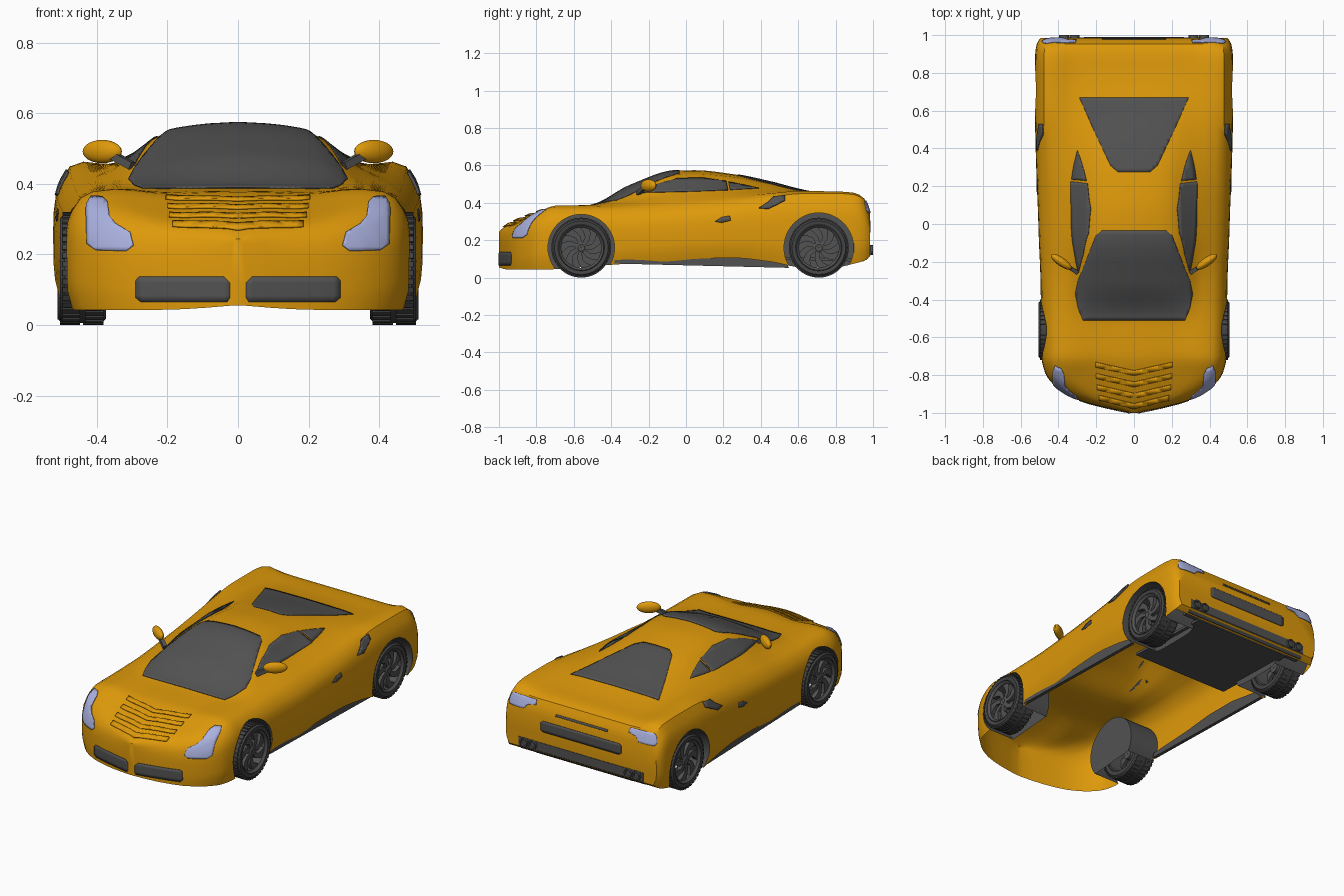
import bpy, bmesh, math
from mathutils import Vector, Matrix
from mathutils.bvhtree import BVHTree

if "Cube" in bpy.data.objects:
    bpy.data.objects.remove(bpy.data.objects["Cube"])


def material(name, col):
    m = bpy.data.materials.new(name)
    m.diffuse_color = (*col, 1)
    m.use_nodes = True
    m.node_tree.nodes["Principled BSDF"].inputs["Base Color"].default_value = m.diffuse_color
    return m


PAINT = material("orange_paint", (0.73, 0.32, 0.003))
DARK = material("dark_grey", (0.085, 0.085, 0.085))
TYRE = material("tyre_grey", (0.06, 0.06, 0.06))
LAMP = material("pale_blue_lamp", (0.40, 0.44, 0.74))


def add(name, bm, mats, recalc=True):
    if recalc:
        bmesh.ops.recalc_face_normals(bm, faces=bm.faces)
    me = bpy.data.meshes.new(name)
    bm.to_mesh(me)
    bm.free()
    ob = bpy.data.objects.new(name, me)
    bpy.context.collection.objects.link(ob)
    for m in mats:
        me.materials.append(m)
    return ob


def prism(bm, pts, x0, x1):
    # outline in (y, z), extruded along x
    a = [bm.verts.new((x0, y, z)) for y, z in pts]
    b = [bm.verts.new((x1, y, z)) for y, z in pts]
    bm.faces.new(a)
    bm.faces.new(b)
    for i in range(len(a)):
        j = (i + 1) % len(a)
        bm.faces.new((a[i], a[j], b[j], b[i]))


def lathe(bm, prof, n=48):
    # closed (x, r) profile turned about the x axis
    rings = [[bm.verts.new((x, r * math.cos(t), r * math.sin(t))) for x, r in prof]
             for t in (2 * math.pi * k / n for k in range(n))]
    m = len(prof)
    for k in range(n):
        p, q = rings[k], rings[(k + 1) % n]
        for i in range(m):
            bm.faces.new((p[i], p[(i + 1) % m], q[(i + 1) % m], q[i]))


# ---- body: stations of y, half width, bottom, shoulder z, cabin base z, roof edge x, roof edge z, top z
ST = [(-1.0, .02, .055, .20, .23, .01, .24, .245),
      (-.97, .16, .045, .22, .25, .08, .262, .272),
      (-.93, .30, .042, .25, .275, .14, .283, .296),
      (-.87, .405, .042, .295, .312, .18, .305, .322),
      (-.79, .47, .042, .345, .35, .19, .338, .353),
      (-.70, .49, .045, .375, .387, .20, .37, .377),
      (-.51, .492, .06, .375, .39, .24, .385, .387),
      (-.30, .495, .075, .378, .41, .265, .462, .492),
      (-.05, .505, .09, .392, .447, .215, .549, .572),
      (.05, .508, .10, .40, .452, .21, .55, .574),
      (.25, .516, .105, .42, .462, .20, .535, .553),
      (.45, .522, .085, .447, .46, .22, .498, .512),
      (.62, .525, .055, .467, .45, .25, .463, .468),
      (.80, .525, .055, .468, .434, .22, .436, .436),
      (.90, .523, .075, .46, .428, .22, .428, .428),
      (.953, .515, .09, .425, .413, .22, .413, .413),
      (.985, .495, .115, .338, .338, .22, .338, .338)]


def sample(y):
    # smooth monotone interpolation of the stations
    i = max(k for k in range(len(ST) - 1) if ST[k][0] <= y + 1e-9)
    h = ST[i + 1][0] - ST[i][0]
    t = (y - ST[i][0]) / h

    def slope(k, c):
        d = [(ST[j + 1][c] - ST[j][c]) / (ST[j + 1][0] - ST[j][0]) for j in (k - 1, k) if 0 <= j < len(ST) - 1]
        if len(d) == 1:
            return d[0]
        return 0 if d[0] * d[1] <= 0 else 2 * d[0] * d[1] / (d[0] + d[1])
    return [(2*t**3 - 3*t*t + 1) * ST[i][c] + (t**3 - 2*t*t + t) * h * slope(i, c)
            + (3*t*t - 2*t**3) * ST[i + 1][c] + (t**3 - t*t) * h * slope(i + 1, c) for c in range(1, 8)]


def section(y):
    w, zb, zs, zc, xr, ze, zr = sample(y)
    h = zs - zb
    p = [(0, zb), (.96 * w, zb), (w, zb + .2 * h), (w, zb + .6 * h), (.98 * w, zs - .2 * h), (.89 * w, zs),
         (min(.337, .7 * w), zc), (xr, ze), (.5 * xr, ze + .75 * (zr - ze)), (0, zr)]
    c = [p[0]]
    for k in range(len(p) - 1):   # corner cutting rounds the section
        a, b = Vector(p[k]), Vector(p[k + 1])
        if k == 1:
            c.append(a)
        elif k:
            c.append(a.lerp(b, .22))
        if 0 < k < len(p) - 2:
            c.append(a.lerp(b, .78))
    c.append(p[-1])
    return [(q[0], q[1]) for q in c] + [(-q[0], q[1]) for q in c[-2:0:-1]]


ys = []
for a, b in zip(ST, ST[1:]):
    n = max(2, math.ceil((b[0] - a[0]) / .035))
    ys += [a[0] + (b[0] - a[0]) * k / n for k in range(n)]
ys.append(ST[-1][0])
bm = bmesh.new()
rings = [[bm.verts.new((x, y, z)) for x, z in section(y)] for y in ys]
for p, q in zip(rings, rings[1:]):
    for i in range(len(p)):
        j = (i + 1) % len(p)
        bm.faces.new((p[i], p[j], q[j], q[i]))
bm.faces.new(rings[0])
bm.faces.new(rings[-1])
body = add("body_shell", bm, [PAINT, DARK])

# wheel wells cut from the body, then the underside opened
WELLS = [(-.56, .178), (.71, .186)]
bm = bmesh.new()
for y, r in WELLS:
    for s in (-1, 1):
        bmesh.ops.create_cone(bm, cap_ends=True, segments=48, radius1=r, radius2=r, depth=.34,
                              matrix=Matrix.Translation((s * .47, y, .16)) @ Matrix.Rotation(math.pi / 2, 4, 'Y'))
cutter = add("well_cutter", bm, [])
cutter.hide_render = True
mod = body.modifiers.new("wells", 'BOOLEAN')
mod.operation, mod.solver, mod.object = 'DIFFERENCE', 'EXACT', cutter
dg = bpy.context.evaluated_depsgraph_get()
me = bpy.data.meshes.new_from_object(body.evaluated_get(dg))
body.modifiers.clear()
body.data = me
bpy.data.objects.remove(cutter)
bm = bmesh.new()
bm.from_mesh(me)
bm.normal_update()
skin = BVHTree.FromBMesh(bm)
for f in bm.faces:
    c = f.calc_center_median()
    f.material_index = int(abs(c.x) > .29 and any(math.hypot(c.y - y, c.z - .16) < r * 1.003 for y, r in WELLS))
low = [f for f in bm.faces if f.normal.z < -.85 and f.calc_center_median().z < .14]
bmesh.ops.delete(bm, geom=low, context='FACES')
bm.to_mesh(me)
bm.free()

# ---- plates laid onto the body by projecting an outline along an axis
VIEWS = {'top': (lambda u, v: (u, v, 2), (0, 0, -1)), 'front': (lambda u, v: (u, -2, v), (0, 1, 0)),
         'back': (lambda u, v: (u, 2, v), (0, -1, 0)), 'right': (lambda u, v: (2, u, v), (-1, 0, 0)),
         'left': (lambda u, v: (-2, u, v), (1, 0, 0))}


def plate(name, view, pts, mat, off=.004, step=.02):
    place, d = VIEWS[view]
    d = Vector(d)
    bm = bmesh.new()
    bm.faces.new([bm.verts.new(place(u, v)) for u, v in pts])
    for ax in range(3):
        if abs(d[ax]) > .5:
            continue
        lo, hi = min(v.co[ax] for v in bm.verts), max(v.co[ax] for v in bm.verts)
        n = max(1, math.ceil((hi - lo) / step))
        for k in range(1, n):
            co, no = Vector(), Vector()
            co[ax], no[ax] = lo + (hi - lo) * k / n, 1
            bmesh.ops.bisect_plane(bm, geom=bm.verts[:] + bm.edges[:] + bm.faces[:], plane_co=co, plane_no=no)
    missed = []
    for v in bm.verts:
        hit, no, _, _ = skin.ray_cast(v.co, d)
        if hit is None:
            missed.append(v)
        else:
            v.co = hit + (no if no.dot(d) < 0 else -no) * off
    bmesh.ops.delete(bm, geom=missed, context='VERTS')
    bm.normal_update()
    for f in bm.faces:
        if f.normal.dot(d) > 0:
            f.normal_flip()
    ob = add(name, bm, [mat], recalc=False)
    sol = ob.modifiers.new("thickness", 'SOLIDIFY')
    sol.thickness, sol.offset = off * .8, -1


def sym(half):
    return half + [(-x, y) for x, y in reversed(half)]


plate("windscreen", 'top', sym([(.27, -.51), (.295, -.45), (.31, -.37), (.295, -.3), (.2, -.06), (.17, -.035)]), DARK)
plate("rear_window", 'top', sym([(.29, .67), (.21, .49), (.125, .31), (.085, .275)]), DARK)
for i, (y, w) in enumerate([(-.73, .205), (-.79, .20), (-.85, .195), (-.905, .185)]):
    plate(f"hood_slat_{i}", 'top', [(-w, y), (0, y - .045), (w, y), (w, y - .026), (0, y - .071), (-w, y - .026)],
          PAINT, .007)
plate("tail_panel", 'back', sym([(.25, .24), (.265, .25), (.265, .295), (.25, .305)]), DARK)
plate("tail_slit", 'back', sym([(.17, .35), (.17, .362)]), DARK, .003)
for s, side in ((1, 'right'), (-1, 'left')):
    def m(pts):
        return [(s * x, z) for x, z in pts]
    plate(side + "_headlight", 'front', m([(.295, .225), (.315, .21), (.40, .212), (.425, .23), (.428, .34), (.415, .362),
          (.385, .36), (.37, .345), (.365, .31), (.345, .285), (.305, .262)]), LAMP, .007, .012)
    plate(side + "_front_grille", 'front', m([(.03, .066), (.275, .066), (.29, .078), (.29, .125), (.28, .137),
          (.04, .137), (.022, .12), (.022, .078)]), DARK)
    plate(side + "_tail_light", 'back', m([(.305, .38), (.355, .372), (.38, .345), (.475, .345), (.485, .36),
          (.475, .40), (.46, .41), (.31, .405)]), LAMP, .006, .012)
    plate(side + "_door_window", side, [(-.26, .452), (-.16, .497), (-.05, .528), (.08, .533), (.215, .514),
          (.225, .466), (0, .458)], DARK)
    plate(side + "_quarter_window", side, [(.235, .468), (.228, .51), (.30, .496), (.39, .476)], DARK)
    plate(side + "_intake", side, [(.39, .37), (.44, .365), (.53, .41), (.53, .437), (.47, .43), (.44, .40)], DARK, .01)
    plate(side + "_door_handle", side, [(.155, .30), (.19, .293), (.24, .305), (.235, .33), (.19, .322)], DARK)

    # side skirt, its top edge tucked inside the body
    bm = bmesh.new()
    prism(bm, [(-.385, .075), (.55, .052), (.53, .10), (.3, .135), (.1, .135), (-.1, .115), (-.38, .10)],
          s * .462, s * .482)
    add(side + "_side_skirt", bm, [DARK])

    # mirror and its arm
    bm = bmesh.new()
    bmesh.ops.create_uvsphere(bm, u_segments=24, v_segments=14, radius=1,
                              matrix=Matrix.Translation((s * .385, -.2, .492))
                              @ Matrix.Rotation(s * math.radians(35), 4, 'Z') @ Matrix.Diagonal((.066, .023, .033, 1)))
    add(side + "_mirror", bm, [PAINT])
    bm = bmesh.new()
    bmesh.ops.create_cube(bm, size=1, matrix=Matrix.Translation((s * .335, -.235, .47))
                          @ Matrix.Rotation(s * math.radians(32), 4, 'Z')
                          @ Matrix.Rotation(-s * math.radians(25), 4, 'Y') @ Matrix.Diagonal((.09, .022, .022, 1)))
    add(side + "_mirror_arm", bm, [DARK])

    # twin exhausts
    bm = bmesh.new()
    for x in (.315, .37):
        k = len(bm.verts)
        lathe(bm, [(-.05, .015), (-.05, .026), (.04, .026), (.04, .019), (.01, .016)], 20)
        bm.verts.ensure_lookup_table()
        for v in bm.verts[k:]:
            v.co = (s * x + v.co.y, .96 + v.co.x, .148 + v.co.z)
    add(side + "_exhausts", bm, [DARK])

    # wheels: tyre with tread, rim with swept spokes
    for end, y, x in (("front", -.56, .44), ("rear", .71, .447)):
        move = Matrix.Translation((s * x, y, .16)) @ Matrix.Diagonal((s, 1, 1, 1))
        bm = bmesh.new()
        lathe(bm, [(-.065, .12), (-.065, .143), (-.052, .155), (.052, .155), (.065, .143), (.062, .124), (-.04, .118)])
        for k in range(40):
            for side_x, sh in ((-.033, 0), (.033, .5)):
                bmesh.ops.create_cube(bm, size=1, matrix=Matrix.Rotation((k + sh) * math.pi / 20, 4, 'X')
                                      @ Matrix.Translation((side_x, 0, .156)) @ Matrix.Diagonal((.05, .016, .008, 1)))
        bm.transform(move)
        add(f"{end}_{side}_tyre", bm, [TYRE])
        bm = bmesh.new()
        lathe(bm, [(.056, .127), (.064, .12), (.052, .108), (-.055, .112), (-.055, .121)])
        lathe(bm, [(-.02, .002), (.05, .002), (.053, .018), (.046, .03), (-.02, .03)], 24)
        for k in range(7):
            a0 = 2 * math.pi * k / 7
            path = [(.025, 0, .42), (.06, .08, .24), (.085, .3, .24), (.112, .5, .26)]
            pts = [(r, a0 + a - d) for r, a, d in path] + [(r, a0 + a + d) for r, a, d in reversed(path)]
            prism(bm, [(r * math.cos(a), r * math.sin(a)) for r, a in pts], .025, .048)
        bm.transform(move)
        add(f"{end}_{side}_rim", bm, [DARK])

# ---- rear floor and valance
bm = bmesh.new()
prism(bm, [(.40, .10), (.95, .085), (.95, .10), (.40, .115)], -.32, .32)
add("rear_floor", bm, [DARK])
bm = bmesh.new()
prism(bm, [(.92, .095), (.965, .095), (.988, .12), (.988, .172), (.92, .172)], -.41, .41)
add("rear_valance", bm, [DARK])

# ---- smooth shading with sharp edges kept
for ob in bpy.context.scene.objects:
    ob.select_set(True)
bpy.context.view_layer.objects.active = body
bpy.ops.object.shade_smooth_by_angle(angle=math.radians(32))
